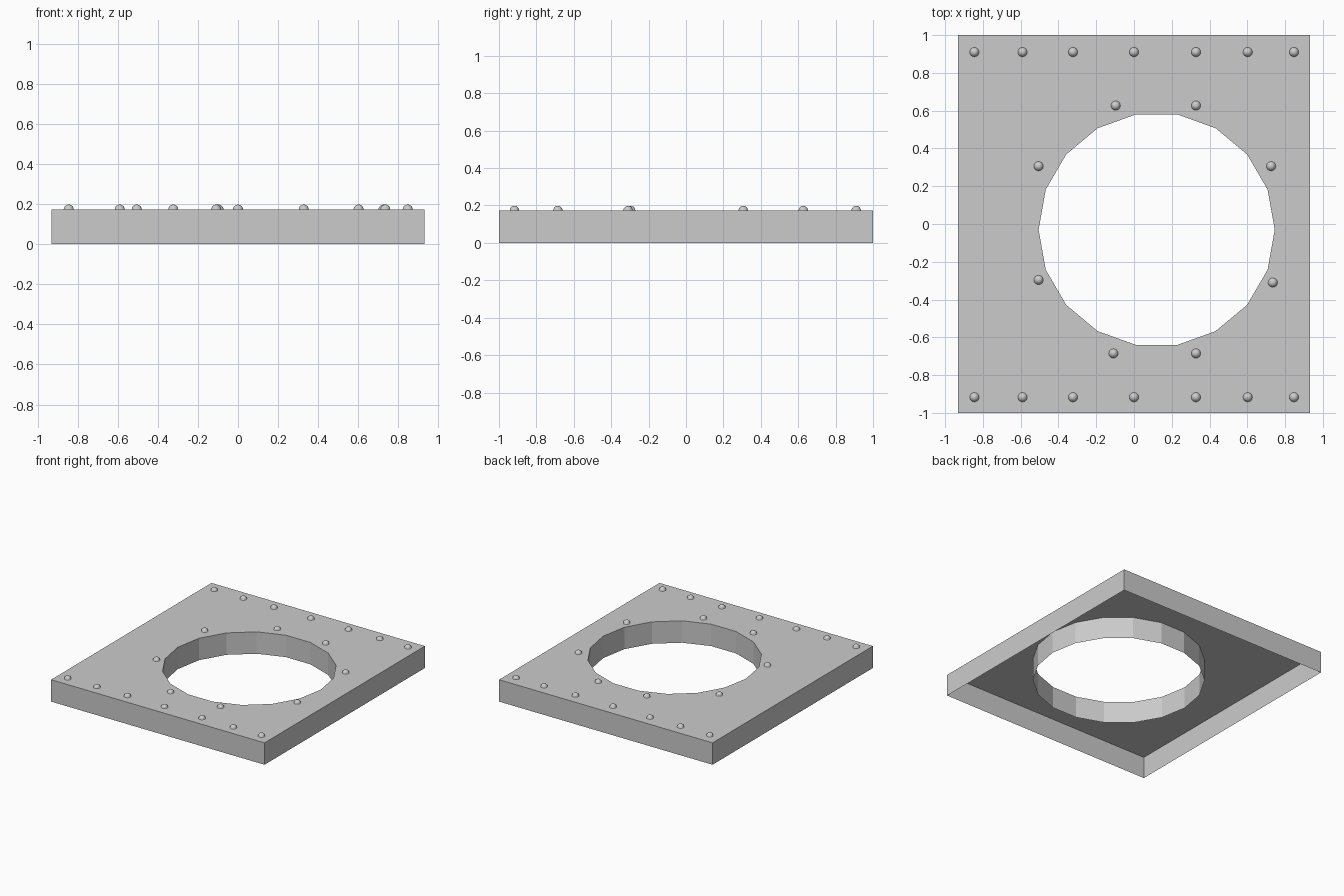
import bpy, bmesh
from math import cos, sin, tau

if "Cube" in bpy.data.objects:
    bpy.data.objects.remove(bpy.data.objects["Cube"])

TOP = 0.173


def finish(bm, name, smooth=False):
    mesh = bpy.data.meshes.new(name)
    bm.to_mesh(mesh)
    bm.free()
    for p in mesh.polygons:
        p.use_smooth = smooth
    obj = bpy.data.objects.new(name, mesh)
    bpy.context.collection.objects.link(obj)
    return obj


# Open-bottomed plate: top sheet with 18-sided hole, outer skirt and hole wall
bm = bmesh.new()
outline = [(-0.932, -1), (0.932, -1), (0.932, 1), (-0.932, 1)]
hole = [(0.12 + 0.625 * cos(i * tau / 18), -0.03 + 0.62 * sin(i * tau / 18))
        for i in range(18)]
rim = []
for loop, flip in ((outline, False), (hole, True)):
    hi = [bm.verts.new((x, y, TOP)) for x, y in loop]
    lo = [bm.verts.new((x, y, 0)) for x, y in loop]
    for i in range(len(loop)):
        j = (i + 1) % len(loop)
        quad = [lo[i], lo[j], hi[j], hi[i]]
        bm.faces.new(quad[::-1] if flip else quad)
        rim.append(bm.edges.get((hi[i], hi[j])))
bmesh.ops.triangle_fill(bm, edges=rim, use_beauty=True, normal=(0, 0, 1))
bm.normal_update()
for f in bm.faces:
    if abs(f.normal.z) > 0.5 and f.normal.z < 0:
        f.normal_flip()
finish(bm, "plate")

# Domed rivets: two edge rows and a ring around the hole
spots = [(x, y) for y in (0.91, -0.917)
         for x in (-0.845, -0.59, -0.323, 0, 0.328, 0.602, 0.847)]
spots += [(-0.097, 0.627), (0.328, 0.627), (-0.505, 0.306), (0.726, 0.306),
          (-0.505, -0.296), (0.735, -0.31), (-0.109, -0.685), (0.328, -0.685)]
bm = bmesh.new()
bmesh.ops.create_uvsphere(bm, u_segments=16, v_segments=10, radius=0.025)
bmesh.ops.bisect_plane(bm, geom=bm.verts[:] + bm.edges[:] + bm.faces[:],
                       plane_co=(0, 0, 0), plane_no=(0, 0, -1), clear_outer=True)
first = finish(bm, "rivet", smooth=True)
for k, (x, y) in enumerate(spots):
    rivet = first
    if k:
        rivet = bpy.data.objects.new("rivet", first.data)
        bpy.context.collection.objects.link(rivet)
    rivet.location = (x, y, TOP)
